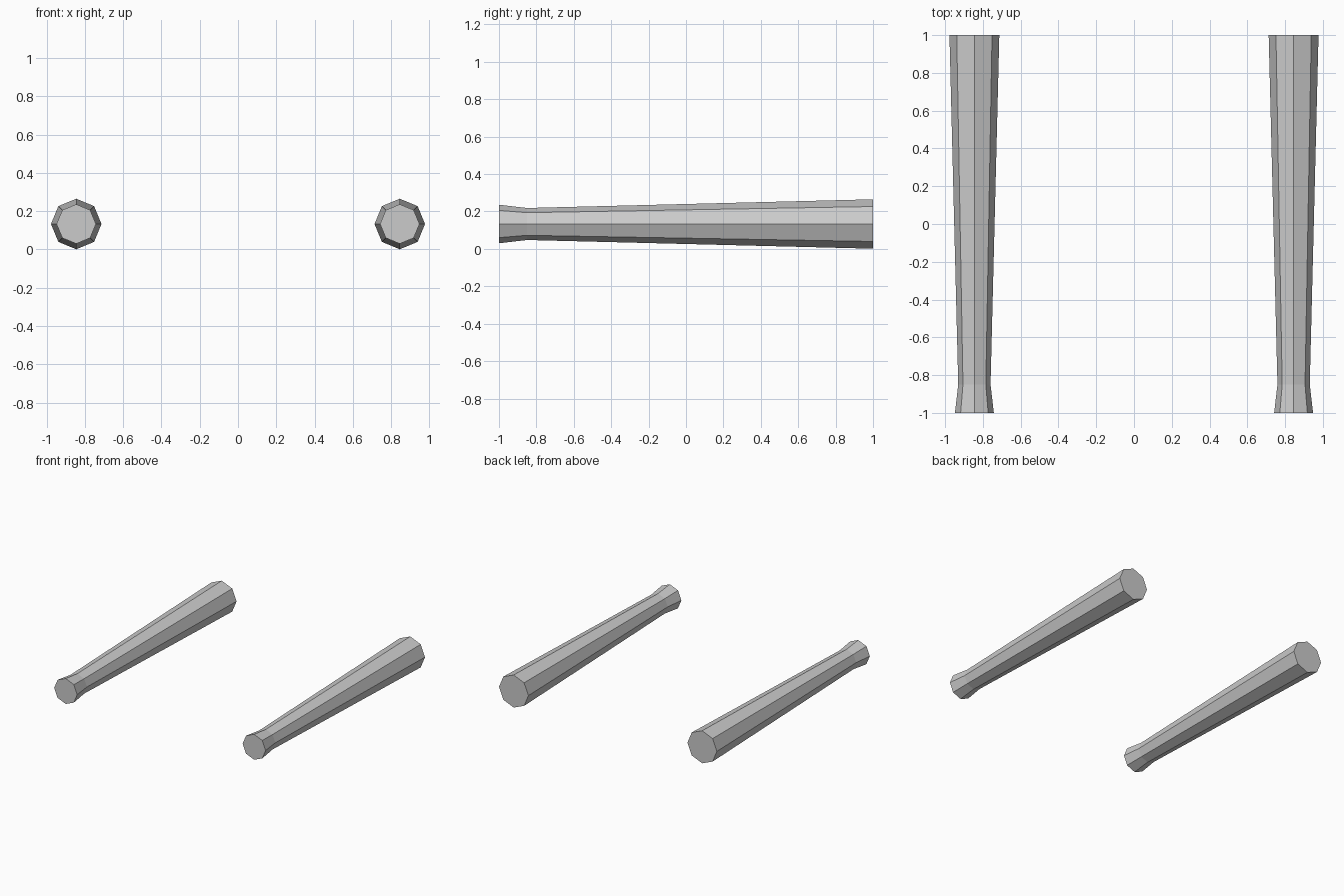
import bpy, bmesh, math

if "Cube" in bpy.data.objects:
    bpy.data.objects.remove(bpy.data.objects["Cube"])

SIDES = 8
CENTRE_X, CENTRE_Z = 0.845, 0.133
# (y, radius) stations: flared front end, narrow neck, thick back end
PROFILE = [(-1.0, 0.103), (-0.85, 0.0855), (1.0, 0.132)]

grey = bpy.data.materials.new("plain_grey")
grey.diffuse_color = (0.6, 0.6, 0.6, 1)
grey.use_nodes = True
grey.node_tree.nodes["Principled BSDF"].inputs["Base Color"].default_value = grey.diffuse_color


def tapered_bar(name, x):
    """Eight-sided bar lofted along y through the profile stations."""
    bm = bmesh.new()
    rings = []
    for y, r in PROFILE:
        angles = [2 * math.pi * i / SIDES for i in range(SIDES)]
        rings.append([bm.verts.new((r * math.cos(a), y, r * math.sin(a))) for a in angles])
    # side faces
    for a, b in zip(rings, rings[1:]):
        for i in range(SIDES):
            j = (i + 1) % SIDES
            bm.faces.new((a[i], a[j], b[j], b[i]))
    # end caps
    bm.faces.new(rings[0])
    bm.faces.new(rings[-1])
    bmesh.ops.recalc_face_normals(bm, faces=bm.faces)
    mesh = bpy.data.meshes.new(name)
    bm.to_mesh(mesh)
    bm.free()
    mesh.materials.append(grey)
    obj = bpy.data.objects.new(name, mesh)
    obj.location = (x, 0, CENTRE_Z)
    bpy.context.collection.objects.link(obj)


# matching pair of bars
tapered_bar("left_bar", -CENTRE_X)
tapered_bar("right_bar", CENTRE_X)
